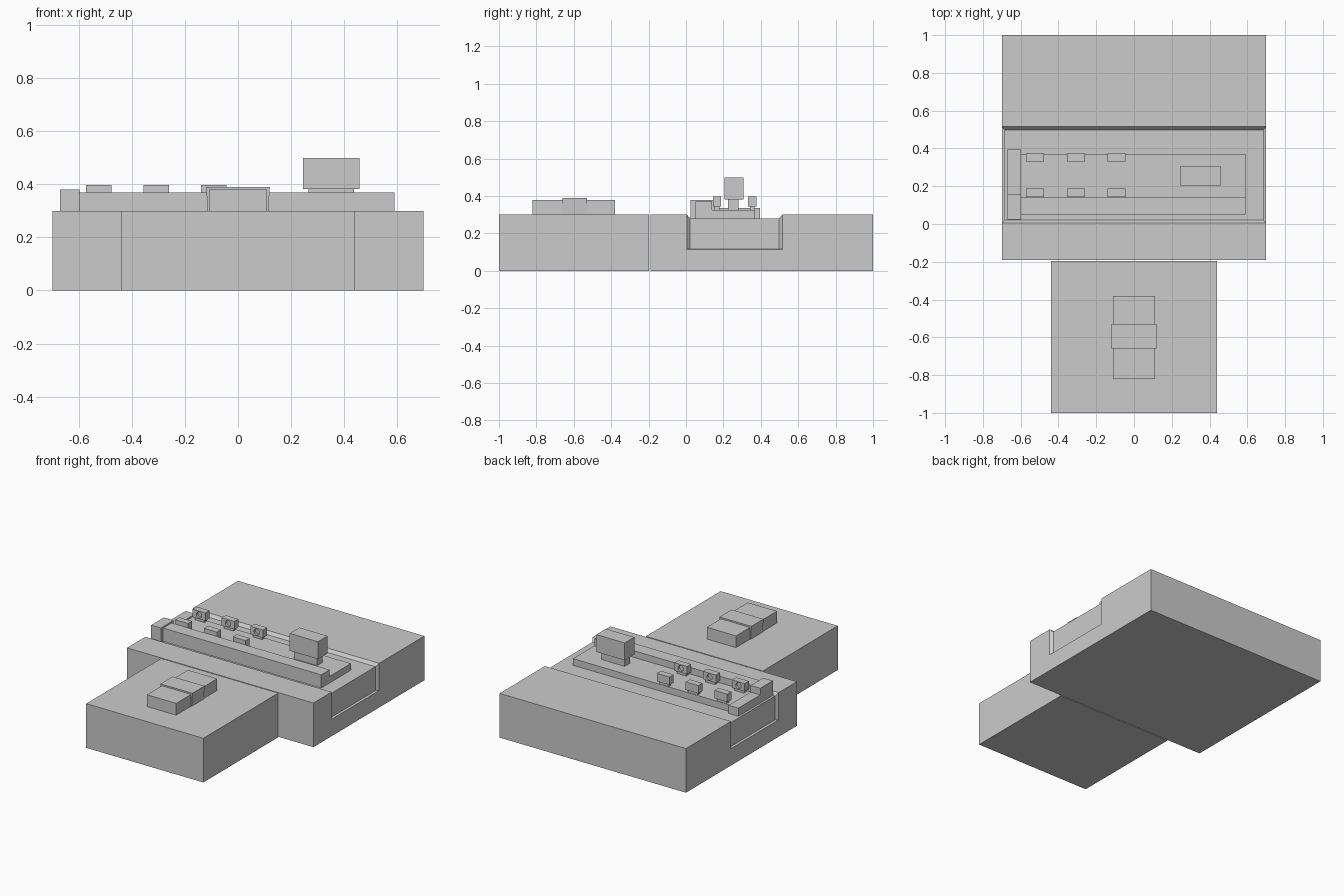
import bpy, bmesh, math
from mathutils import Matrix

if "Cube" in bpy.data.objects:
    bpy.data.objects.remove(bpy.data.objects["Cube"])


def box(name, x, y, z):
    bm = bmesh.new()
    bmesh.ops.create_cube(bm, size=1)
    for v in bm.verts:
        v.co = [r[0] if c < 0 else r[1] for c, r in zip(v.co, (x, y, z))]
    me = bpy.data.meshes.new(name)
    bm.to_mesh(me)
    bm.free()
    ob = bpy.data.objects.new(name, me)
    bpy.context.collection.objects.link(ob)
    return ob


# ground slab: the middle band of the top and both ends is recessed with sloped rims
slab = box("ground_slab", (-0.70, 0.70), (-0.19, 1.0), (0, 0.30))
bm = bmesh.new()
bm.from_mesh(slab.data)


def cut(co, no):
    bmesh.ops.bisect_plane(bm, geom=bm.verts[:] + bm.edges[:] + bm.faces[:],
                           plane_co=co, plane_no=no)


cut((0, 0.005, 0), (0, 1, 0))
cut((0, 0.515, 0), (0, 1, 0))
cut((0, 0, 0.115), (0, 0, 1))
band = []
for f in bm.faces:
    c = f.calc_center_median()
    if 0.01 < c.y < 0.51 and c.z > 0.12:
        band.append(f)
bmesh.ops.inset_region(bm, faces=band, thickness=0.001, use_even_offset=True)
for v in {v for f in band for v in f.verts}:
    v.co.x = math.copysign(0.685, v.co.x)
    v.co.y = 0.022 if v.co.y < 0.25 else 0.497
    v.co.z = 0.28 if v.co.z > 0.2 else 0.118
bmesh.ops.recalc_face_normals(bm, faces=bm.faces[:])
bm.to_mesh(slab.data)
bm.free()

# front slab with strapped block
box("front_slab", (-0.44, 0.44), (-1.0, -0.197), (0, 0.30))
box("long_block", (-0.11, 0.11), (-0.82, -0.38), (0.30, 0.38))
strap = box("block_strap", (-0.12, 0.12), (-0.66, -0.53), (0.30, 0.39))
for v in strap.data.vertices:
    if v.co.z < 0.35:
        v.co.x *= 0.95

# raised deck in the recess
box("deck", (-0.60, 0.59), (0.05, 0.37), (0.28, 0.325))
box("deck_ledge", (-0.60, 0.59), (0.05, 0.14), (0.28, 0.37))
box("end_tall_block", (-0.67, -0.597), (0.025, 0.16), (0.28, 0.38))
box("end_low_block", (-0.67, -0.597), (0.16, 0.395), (0.28, 0.335))

# small posts in two rows, each with a round hole facing inward
for i, x in enumerate((-0.525, -0.308, -0.092)):
    for row, y, s in (("front", 0.166, 1), ("rear", 0.354, -1)):
        head = box(f"{row}_post_head_{i}", (x - 0.048, x + 0.048),
                   (y - 0.022, y + 0.022), (0.343, 0.397))
        box(f"{row}_post_stem_{i}", (x - 0.035, x + 0.035),
            (y - 0.013, y + 0.013), (0.32, 0.345))
        bm = bmesh.new()
        bmesh.ops.create_cone(bm, cap_ends=True, segments=24, radius1=0.02,
                              radius2=0.02, depth=0.03,
                              matrix=Matrix.Translation((x, y + s * 0.022, 0.37))
                              @ Matrix.Rotation(math.pi / 2, 4, 'X'))
        me = bpy.data.meshes.new("hole_cutter")
        bm.to_mesh(me)
        bm.free()
        cutter = bpy.data.objects.new("hole_cutter", me)
        bpy.context.collection.objects.link(cutter)
        mod = head.modifiers.new("hole", 'BOOLEAN')
        mod.operation = 'DIFFERENCE'
        mod.solver = 'EXACT'
        mod.object = cutter
        cutter.hide_render = True
        cutter.hide_set(True)

# large headed stand
box("stand_foot", (0.265, 0.437), (0.225, 0.28), (0.32, 0.385))
box("stand_head", (0.245, 0.458), (0.205, 0.308), (0.382, 0.50))
